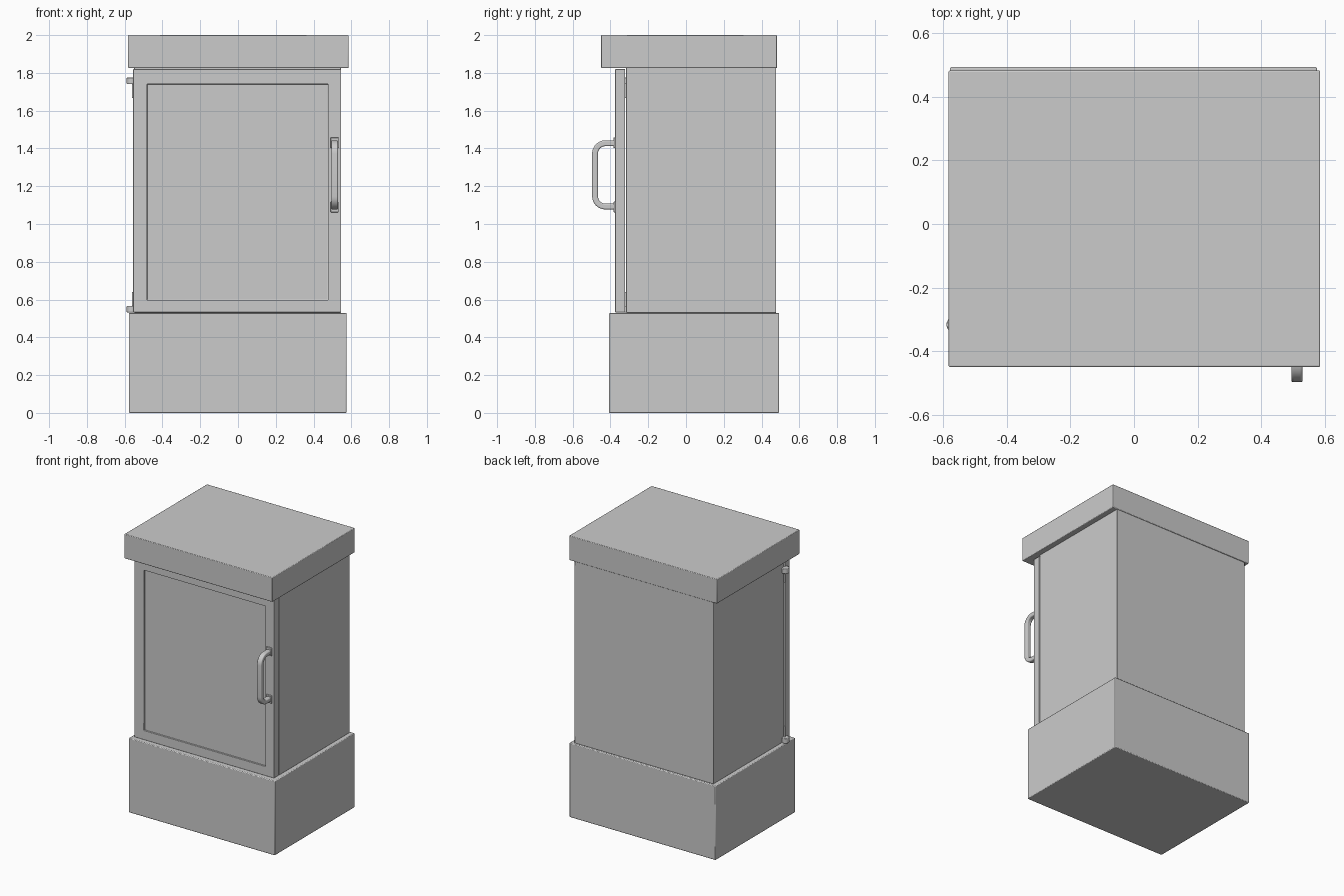
import bpy, bmesh, math
from mathutils import Vector

if "Cube" in bpy.data.objects:
    bpy.data.objects.remove(bpy.data.objects["Cube"])


def finish(name, bm, bevel=0.0, segments=2):
    bmesh.ops.recalc_face_normals(bm, faces=bm.faces)
    me = bpy.data.meshes.new(name)
    bm.to_mesh(me)
    bm.free()
    ob = bpy.data.objects.new(name, me)
    bpy.context.collection.objects.link(ob)
    if bevel:
        mod = ob.modifiers.new("bevel", 'BEVEL')
        mod.width, mod.segments = bevel, segments
        mod.limit_method = 'ANGLE'
    bpy.ops.object.select_all(action='DESELECT')
    ob.select_set(True)
    bpy.context.view_layer.objects.active = ob
    bpy.ops.object.shade_smooth_by_angle(angle=math.radians(35))
    return ob


def box_bm(lo, hi):
    bm = bmesh.new()
    bmesh.ops.create_cube(bm, size=1)
    lo, hi = Vector(lo), Vector(hi)
    for v in bm.verts:
        v.co = (lo + hi) / 2 + v.co * (hi - lo)
    return bm


def box(name, lo, hi, bevel=0.0):
    return finish(name, box_bm(lo, hi), bevel)


def cylinder(name, centre, radius, height, bevel=0.0):
    bm = bmesh.new()
    bmesh.ops.create_cone(bm, cap_ends=True, segments=24, radius1=radius,
                          radius2=radius, depth=height)
    bmesh.ops.translate(bm, verts=bm.verts, vec=Vector(centre))
    return finish(name, bm, bevel)


# Plinth, cabinet body and top slab
box("plinth", (-0.578, -0.407, 0), (0.575, 0.493, 0.53), 0.005)
box("cabinet_body", (-0.55, -0.317, 0.53), (0.545, 0.477, 1.828), 0.002)
box("top_slab", (-0.582, -0.449, 1.826), (0.585, 0.482, 2.0), 0.004)

# Door with a recessed front panel
bm = box_bm((-0.555, -0.375, 0.532), (0.546, -0.322, 1.82))
front = min(bm.faces, key=lambda f: f.calc_center_median().y)
panel = bmesh.ops.extrude_discrete_faces(bm, faces=[front])["faces"][0]
for v in panel.verts:
    v.co.x = -0.481 if v.co.x < 0 else 0.477
    v.co.z = 0.597 if v.co.z < 1 else 1.74
recess = bmesh.ops.extrude_discrete_faces(bm, faces=[panel])["faces"][0]
for v in recess.verts:
    v.co.y += 0.012
finish("door", bm, 0.002)

# Handle: rounded bracket profile swept across its width
Y_FRONT, Y_DOOR, Z_LO, Z_HI, THICK, RAD = -0.497, -0.374, 1.077, 1.443, 0.031, 0.07


def bracket(offset):
    r = RAD - offset
    pts = [(Y_DOOR, Z_LO + offset)]
    for zc, start in ((Z_LO + RAD, 270), (Z_HI - RAD, 180)):
        for i in range(9):
            a = math.radians(start - i * 90 / 8)
            pts.append((Y_FRONT + RAD + r * math.cos(a), zc + r * math.sin(a)))
    return pts + [(Y_DOOR, Z_HI - offset)]


bm = bmesh.new()
rings = []
for (oy, oz), (iy, iz) in zip(bracket(0), bracket(THICK)):
    rings.append([bm.verts.new(c) for c in ((0.494, oy, oz), (0.53, oy, oz),
                                            (0.53, iy, iz), (0.494, iy, iz))])
for a, b in zip(rings, rings[1:]):
    for i in range(4):
        j = (i + 1) % 4
        bm.faces.new((a[i], a[j], b[j], b[i]))
bm.faces.new(rings[0])
bm.faces.new(rings[-1])
finish("handle_bar", bm, 0.007, 3)

# Handle mounting plates and door hinges, one at each end
for tag, z in (("lower", 1.09), ("upper", 1.43)):
    box(f"handle_plate_{tag}", (0.49, -0.385, z - 0.028), (0.533, -0.374, z + 0.028), 0.003)
for tag, z, pin in (("lower", 0.549, 0.09), ("upper", 1.758, -0.09)):
    cylinder(f"hinge_knuckle_{tag}", (-0.564, -0.316, z), 0.025, 0.036, 0.003)
    cylinder(f"hinge_pin_{tag}", (-0.555, -0.319, z + pin / 2), 0.006, abs(pin))
